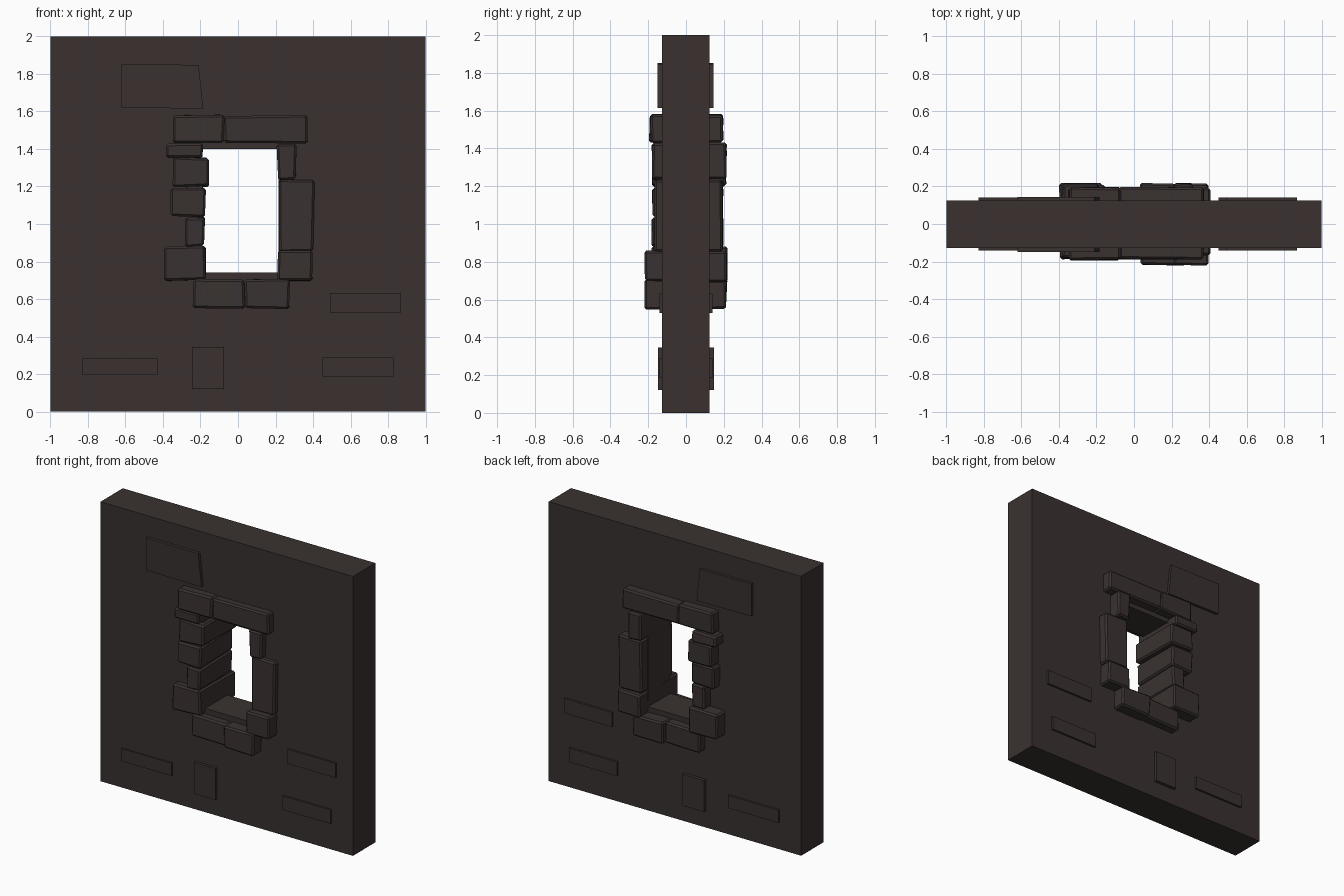
import bpy, bmesh, random

if "Cube" in bpy.data.objects:
    bpy.data.objects.remove(bpy.data.objects["Cube"])

random.seed(4)
stone = bpy.data.materials.new("dark stone")
stone.diffuse_color = (0.041, 0.031, 0.030, 1)
stone.use_nodes = True
stone.node_tree.nodes["Principled BSDF"].inputs["Base Color"].default_value = stone.diffuse_color


def finish(bm, name):
    bmesh.ops.recalc_face_normals(bm, faces=bm.faces[:])
    me = bpy.data.meshes.new(name)
    bm.to_mesh(me)
    bm.free()
    me.materials.append(stone)
    ob = bpy.data.objects.new(name, me)
    bpy.context.collection.objects.link(ob)
    return ob


def prism(name, profile, y0, y1, jitter=0.0, bevel=0.0):
    """Extrude an (x, z) outline from y0 to y1, optionally roughened and bevelled."""
    bm = bmesh.new()
    r = lambda: random.uniform(-jitter, jitter)
    rings = [[bm.verts.new((x + r(), y + r(), z + r())) for x, z in profile]
             for y in (y0, y1)]
    n = len(profile)
    bm.faces.new(rings[0])
    bm.faces.new(rings[1][::-1])
    for i in range(n):
        j = (i + 1) % n
        bm.faces.new((rings[0][i], rings[1][i], rings[1][j], rings[0][j]))
    bmesh.ops.recalc_face_normals(bm, faces=bm.faces[:])
    if bevel:
        bmesh.ops.bevel(bm, geom=bm.edges[:], offset=bevel, segments=1,
                        affect='EDGES', profile=0.5)
    return finish(bm, name)


def rect(x0, x1, z0, z1):
    return [(x0, z0), (x1, z0), (x1, z1), (x0, z1)]


# wall slab with a window opening
bm = bmesh.new()
loops = [[bm.verts.new((x, y, z)) for x, z in prof]
         for prof in (rect(-1, 1, 0, 2), rect(-0.19, 0.215, 0.742, 1.4))
         for y in (-0.128, 0.125)]
of, ob_, hf, hb = loops
for i in range(4):
    j = (i + 1) % 4
    for a, b in ((of, hf), (ob_, hb), (of, ob_), (hf, hb)):
        bm.faces.new((a[i], a[j], b[j], b[i]))
finish(bm, "wall")

# rough stones framing the opening: x0, x1, z0, z1, y0, y1
frame = {
    "lintel_left": (-0.345, -0.075, 1.432, 1.58, -0.192, 0.195),
    "lintel_right": (-0.08, 0.37, 1.432, 1.577, -0.185, 0.195),
    "left_cap": (-0.38, -0.19, 1.355, 1.43, -0.18, 0.215),
    "left_upper": (-0.345, -0.157, 1.20, 1.355, -0.18, 0.21),
    "left_middle": (-0.355, -0.175, 1.04, 1.195, -0.175, 0.195),
    "left_lower": (-0.28, -0.18, 0.88, 1.037, -0.18, 0.195),
    "left_base": (-0.395, -0.175, 0.70, 0.88, -0.185, 0.215),
    "right_upper": (0.21, 0.31, 1.237, 1.43, -0.182, 0.213),
    "right_middle": (0.22, 0.405, 0.855, 1.237, -0.168, 0.193),
    "right_base": (0.215, 0.395, 0.695, 0.855, -0.217, 0.217),
    "sill_left": (-0.24, 0.035, 0.552, 0.705, -0.19, 0.19),
    "sill_right": (0.035, 0.275, 0.55, 0.705, -0.217, 0.215),
}
for name, (x0, x1, z0, z1, y0, y1) in frame.items():
    prism(name, rect(x0, x1, z0, z1), y0, y1, jitter=0.005, bevel=0.011)

# thin stones showing through both wall faces
prism("large_wall_stone",
      [(-0.62, 1.62), (-0.185, 1.615), (-0.21, 1.848), (-0.62, 1.852)], -0.15, 0.145)
for i, (x0, x1, z0, z1, d) in enumerate((
        (0.49, 0.87, 0.528, 0.632, 0.14), (0.45, 0.83, 0.188, 0.288, 0.14),
        (-0.83, -0.43, 0.195, 0.285, 0.14), (-0.245, -0.075, 0.12, 0.345, 0.148))):
    prism("small_wall_stone_%d" % (i + 1), rect(x0, x1, z0, z1), -d, d)
